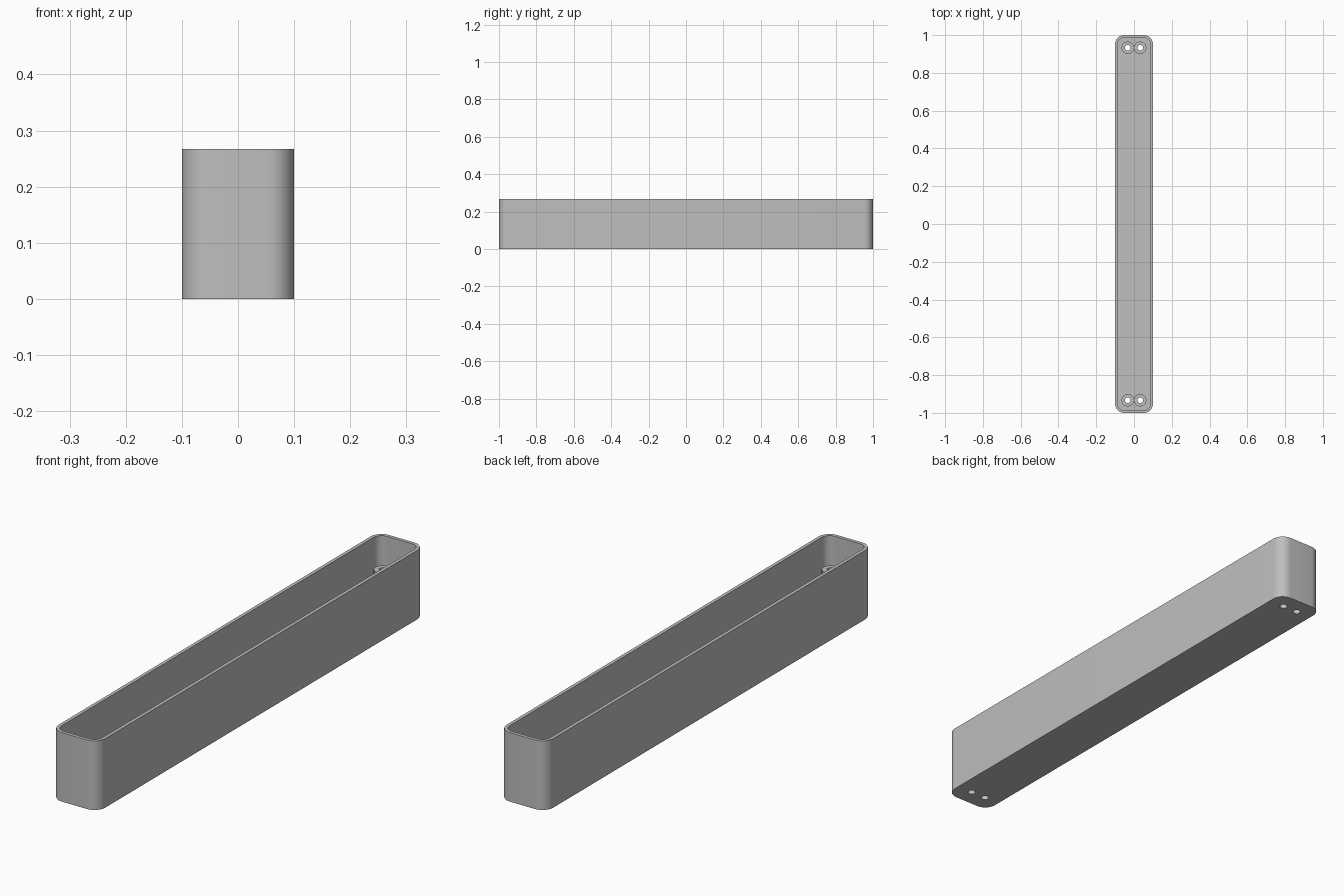
import bpy
import bmesh
from math import cos, sin, pi, radians

LENGTH, WIDTH, HEIGHT = 2.0, 0.2, 0.267
WALL, FLOOR, CORNER = 0.0133, 0.0133, 0.047
POST_X, POST_Y, POST_TOP = 0.033, 0.933, 0.165
POST_R, HOLE_R = 0.033, 0.0145

cube = bpy.data.objects.get("Cube")
if cube:
    bpy.data.objects.remove(cube, do_unlink=True)

grey = bpy.data.materials.new("plain grey")
grey.use_nodes = True
colour = (0.52, 0.52, 0.52, 1)
grey.diffuse_color = colour
grey.node_tree.nodes["Principled BSDF"].inputs["Base Color"].default_value = colour


def rounded_rect(inset, z, steps=10):
    """Outline of the tray, moved inwards by inset, at height z."""
    r = CORNER - inset
    cx, cy = WIDTH / 2 - CORNER, LENGTH / 2 - CORNER
    points = []
    for i, (sx, sy) in enumerate([(1, 1), (-1, 1), (-1, -1), (1, -1)]):
        for k in range(steps + 1):
            a = (i + k / steps) * pi / 2
            points.append((sx * cx + r * cos(a), sy * cy + r * sin(a), z))
    return points


def circle(x, y, r, z, n=40):
    return [(x + r * cos(2 * pi * k / n), y + r * sin(2 * pi * k / n), z) for k in range(n)]


def loft(bm, outlines, caps=False, loop=False):
    """Skin outlines in order; close with end caps or back to the first."""
    rings = [[bm.verts.new(p) for p in o] for o in outlines]
    pairs = list(zip(rings, rings[1:]))
    if loop:
        pairs.append((rings[-1], rings[0]))
    for a, b in pairs:
        for i in range(len(a)):
            j = (i + 1) % len(a)
            bm.faces.new((a[i], a[j], b[j], b[i]))
    if caps:
        bm.faces.new(rings[0][::-1])
        bm.faces.new(rings[-1])


def finish(bm, name):
    bmesh.ops.recalc_face_normals(bm, faces=bm.faces)
    mesh = bpy.data.meshes.new(name)
    bm.to_mesh(mesh)
    bm.free()
    mesh.materials.append(grey)
    obj = bpy.data.objects.new(name, mesh)
    bpy.context.collection.objects.link(obj)
    return obj


def smooth(obj):
    bpy.ops.object.select_all(action="DESELECT")
    obj.select_set(True)
    bpy.context.view_layer.objects.active = obj
    bpy.ops.object.shade_smooth_by_angle(angle=radians(30))


spots = [(sx * POST_X, sy * POST_Y) for sx in (-1, 1) for sy in (-1, 1)]

# Open tray with rounded corners
bm = bmesh.new()
loft(bm, [rounded_rect(0, 0), rounded_rect(0, HEIGHT),
          rounded_rect(WALL, HEIGHT), rounded_rect(WALL, FLOOR)], caps=True)
tray = finish(bm, "tray")

# Screw holes through the floor
bm = bmesh.new()
for x, y in spots:
    loft(bm, [circle(x, y, HOLE_R, -0.05), circle(x, y, HOLE_R, 0.05)], caps=True)
cutter = finish(bm, "hole_cutter")
cutter.hide_render = True
cut = tray.modifiers.new("holes", "BOOLEAN")
cut.operation = "DIFFERENCE"
cut.solver = "EXACT"
cut.object = cutter
bpy.context.view_layer.objects.active = tray
bpy.ops.object.modifier_apply(modifier=cut.name)
bpy.data.objects.remove(cutter, do_unlink=True)
smooth(tray)

# Hollow screw posts standing on the floor at both ends
for x, y in spots:
    bm = bmesh.new()
    r = POST_R - 0.0005
    loft(bm, [circle(x, y, r, FLOOR), circle(x, y, r, POST_TOP),
              circle(x, y, HOLE_R, POST_TOP), circle(x, y, HOLE_R, FLOOR)], loop=True)
    side = "left" if x > 0 else "right"
    end = "back" if y > 0 else "front"
    smooth(finish(bm, f"screw_post_{end}_{side}"))
